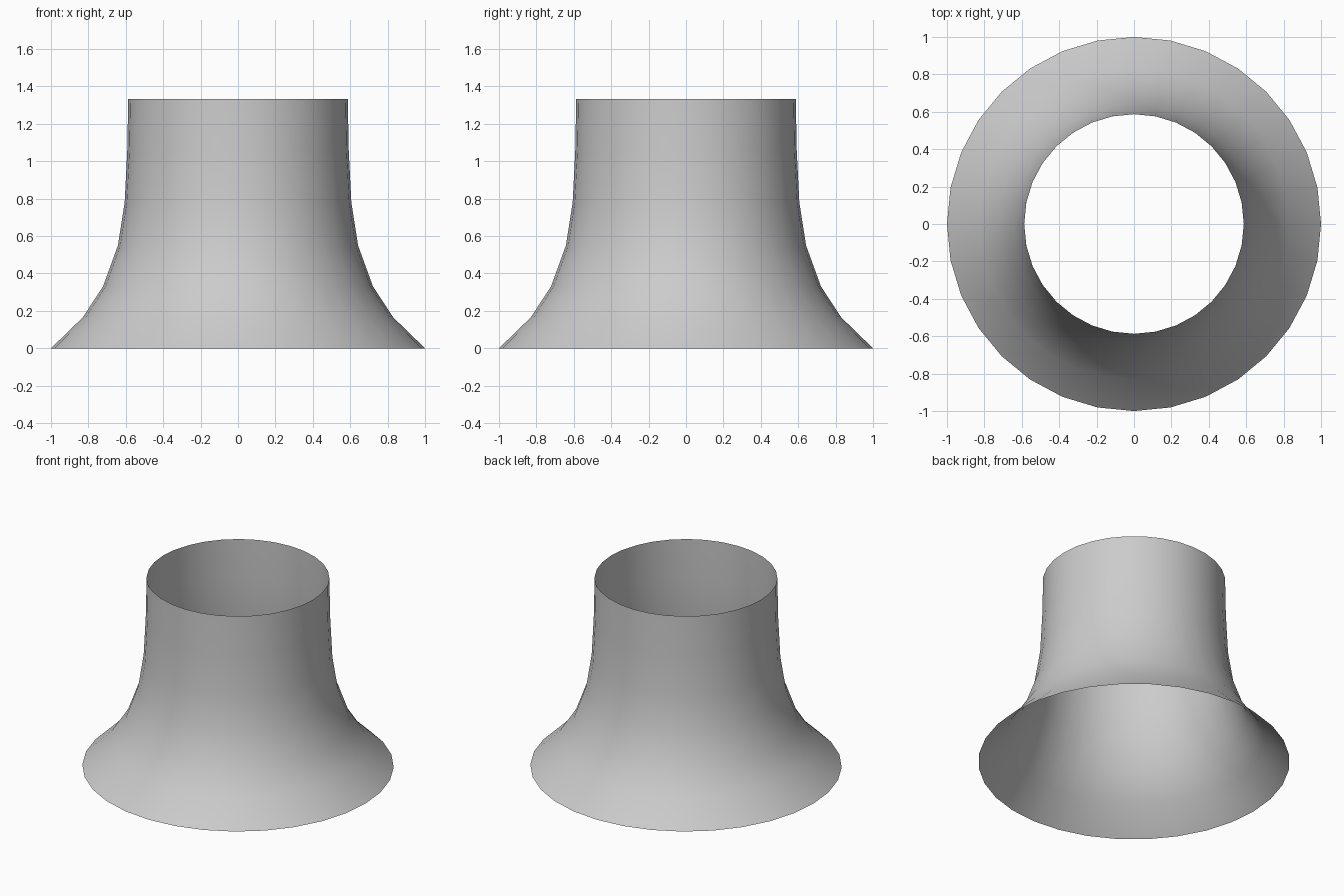
import bpy, bmesh
from math import cos, sin, pi

if "Cube" in bpy.data.objects:
    bpy.data.objects.remove(bpy.data.objects["Cube"])

SIDES = 32
# (radius, height) from the wide foot to the open neck
PROFILE = [(1.0, 0.0), (0.83, 0.165), (0.722, 0.33), (0.642, 0.55),
           (0.606, 0.78), (0.592, 1.06), (0.587, 1.333)]

# Open flared sleeve: stacked rings joined by quads
bm = bmesh.new()
rings = [[bm.verts.new((r * cos(2 * pi * i / SIDES), r * sin(2 * pi * i / SIDES), z))
          for i in range(SIDES)] for r, z in PROFILE]
for low, high in zip(rings, rings[1:]):
    for i in range(SIDES):
        j = (i + 1) % SIDES
        face = bm.faces.new((low[i], low[j], high[j], high[i]))
        face.smooth = True

mesh = bpy.data.meshes.new("flared_sleeve")
bm.to_mesh(mesh)
bm.free()
sleeve = bpy.data.objects.new("flared_sleeve", mesh)
bpy.context.collection.objects.link(sleeve)
